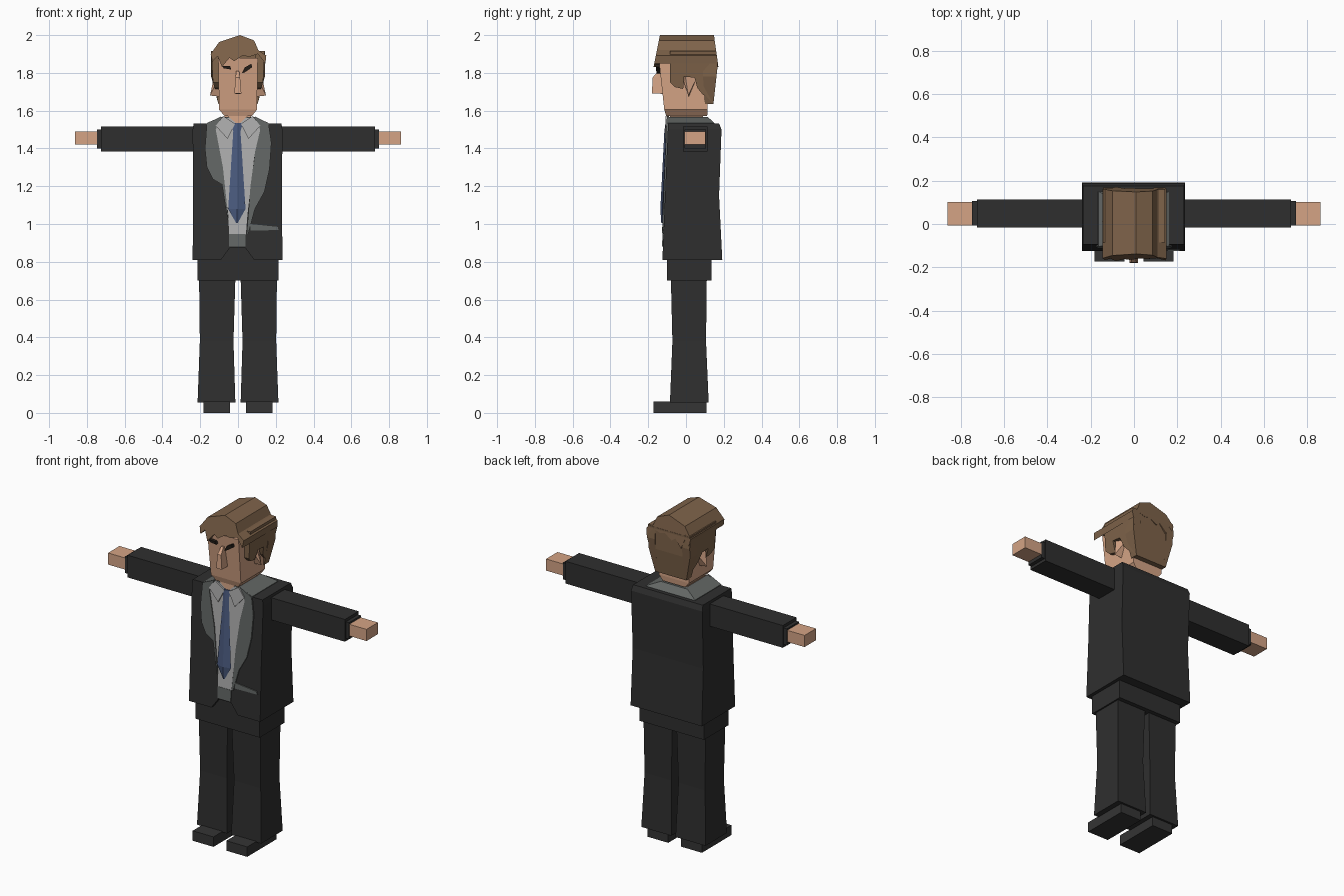
import bpy, bmesh

def material(name, rgb):
    m = bpy.data.materials.new(name)
    m.diffuse_color = (*rgb, 1)
    return m

BLACK = material("black_cloth", (0.028, 0.028, 0.028))
SHOE = material("dark_grey_leather", (0.035, 0.035, 0.035))
GREY = material("lapel_grey", (0.125, 0.135, 0.13))
SHIRT = material("shirt_grey", (0.43, 0.43, 0.43))
BLUE = material("tie_blue", (0.07, 0.105, 0.215))
SKIN = material("skin", (0.66, 0.37, 0.235))
BROWN = material("hair_brown", (0.21, 0.125, 0.068))
DARK = material("brow_dark", (0.02, 0.014, 0.01))

def build(name, verts, faces, mat):
    """Make a mesh object with flat faces and outward normals."""
    bm = bmesh.new()
    vs = [bm.verts.new(v) for v in verts]
    for f in faces:
        bm.faces.new([vs[i] for i in f])
    bmesh.ops.recalc_face_normals(bm, faces=bm.faces)
    me = bpy.data.meshes.new(name)
    bm.to_mesh(me)
    bm.free()
    me.materials.append(mat)
    ob = bpy.data.objects.new(name, me)
    bpy.context.collection.objects.link(ob)
    return ob

def skin_rings(name, rings, mat):
    """Join equal rings of points into a closed solid."""
    n = len(rings[0])
    faces = [tuple(range(n)), tuple(range((len(rings) - 1) * n, len(rings) * n))]
    for r in range(len(rings) - 1):
        for i in range(n):
            j = (i + 1) % n
            faces.append((r * n + i, r * n + j, r * n + n + j, r * n + n + i))
    return build(name, [p for ring in rings for p in ring], faces, mat)

def loft(name, mat, *secs):
    """Stack of rectangles: (z, x0, x1, y0, y1)."""
    return skin_rings(name, [[(a, c, z), (b, c, z), (b, d, z), (a, d, z)]
                             for z, a, b, c, d in secs], mat)

def box(name, mat, x0, x1, y0, y1, z0, z1):
    return loft(name, mat, (z0, x0, x1, y0, y1), (z1, x0, x1, y0, y1))

def prism(name, mat, outline, front, back):
    """An x-z outline between two depths given as functions of z."""
    return skin_rings(name, [[(x, fn(z), z) for x, z in outline]
                             for fn in (front, back)], mat)

def chest(z):
    return -0.095 - (1.53 - z) * 0.0417

def face_front(z):
    return -0.145 + (1.88 - z) * 0.107

def plate(name, mat, outline, out, base=chest, thick=0.009):
    return prism(name, mat, outline, lambda z: base(z) - out,
                 lambda z: base(z) - out + thick)

def flip(pts):
    return [(-p[0], *p[1:]) for p in pts]

# Shoes, trousers, sleeves and hands
for s, side in ((-1, "right"), (1, "left")):
    def span(a, b):
        return (a, b) if s > 0 else (-b, -a)
    box(side + "_shoe", SHOE, *span(0.043, 0.182), -0.172, 0.108, 0, 0.06)
    loft(side + "_trouser_leg", BLACK,
         (0.055, *span(0.014, 0.214), -0.085, 0.12),
         (0.38, *span(0.024, 0.202), -0.072, 0.106),
         (0.71, *span(0.014, 0.206), -0.08, 0.11))
    box(side + "_sleeve", BLACK, *span(0.2, 0.725), -0.017, 0.113, 1.383, 1.517)
    box(side + "_cuff", BLACK, *span(0.72, 0.747), -0.008, 0.106, 1.4, 1.5)
    box(side + "_hand", SKIN, *span(0.74, 0.862), -0.007, 0.102, 1.42, 1.49)
box("hips", BLACK, -0.215, 0.215, -0.1, 0.135, 0.7, 0.9)

# Jacket with the notch where the front hem parts
jacket = loft("jacket", BLACK,
              (0.81, -0.24, 0.235, chest(0.81), 0.192),
              (1.15, -0.238, 0.233, chest(1.15), 0.175),
              (1.5, -0.24, 0.235, chest(1.5), 0.188),
              (1.532, -0.235, 0.23, chest(1.532), 0.175))
cutter = prism("hem_cutter", BLACK,
               [(-0.11, 0.79), (-0.09, 0.81), (-0.045, 0.872),
                (0.04, 0.872), (0.085, 0.81), (0.105, 0.79)],
               lambda z: -0.3, lambda z: -0.09)
cutter.hide_render = True
cutter.hide_set(True)
cut = jacket.modifiers.new("hem_notch", "BOOLEAN")
cut.operation = "DIFFERENCE"
cut.solver = "EXACT"
cut.object = cutter

# Jacket collar around the neck
loft("jacket_collar", GREY, (1.52, -0.168, 0.165, -0.097, 0.155),
     (1.535, -0.165, 0.162, -0.097, 0.15), (1.567, -0.09, 0.088, -0.095, 0.115))

# Shirt front, lapels, buckle and pocket
plate("shirt_front", SHIRT,
      [(-0.085, 1.562), (-0.12, 1.5), (-0.09, 1.3), (-0.052, 1.06), (-0.047, 0.945),
       (0.042, 0.945), (0.05, 1.05), (0.085, 1.35), (0.12, 1.5), (0.085, 1.562)], 0.003)
plate("right_lapel", GREY,
      [(-0.088, 1.57), (-0.165, 1.532), (-0.175, 1.4), (-0.165, 1.3), (-0.135, 1.24),
       (-0.085, 1.21), (-0.055, 1.02), (-0.05, 1.02), (-0.08, 1.3), (-0.118, 1.5)], 0.008)
plate("left_lapel", GREY,
      [(0.088, 1.57), (0.162, 1.532), (0.177, 1.43), (0.167, 1.29), (0.14, 1.17),
       (0.09, 1.08), (0.055, 0.95), (0.046, 0.95), (0.066, 1.2), (0.09, 1.38),
       (0.118, 1.5)], 0.008)
plate("belt_buckle", GREY, [(-0.048, 0.88), (0.04, 0.88), (0.04, 0.948), (-0.048, 0.948)], 0.005)
plate("pocket_trim", GREY, [(0.065, 0.965), (0.215, 0.968), (0.21, 0.985), (0.065, 1.0)], 0.006)

# Neck and open shirt collar
box("neck", SKIN, -0.072, 0.07, -0.085, 0.09, 1.5, 1.6)
plate("throat", SKIN, [(-0.065, 1.58), (0, 1.525), (0.06, 1.58)], 0.006)
flap = [(0.118, 1.52), (0.078, 1.572), (0.015, 1.53), (0.055, 1.45)]
plate("left_collar_flap", SHIRT, flap, 0.014)
plate("right_collar_flap", SHIRT, flip(flap), 0.014)

# Necktie with a raised centre ridge
tie = []
for z, w, out in ((1.535, 0.032, 0.014), (1.49, 0.019, 0.018),
                  (1.08, 0.046, 0.022), (1.005, 0.004, 0.014)):
    y = chest(z)
    tie.append([(-0.006 - w, y - out * 0.5, z), (-0.006, y - out, z),
                (-0.006 + w, y - out * 0.5, z), (-0.006, y + 0.003, z)])
skin_rings("necktie", tie, BLUE)

# Head, nose, ears and brows
loft("head", SKIN, (1.573, -0.072, 0.075, -0.105, 0.112),
     (1.605, -0.1, 0.1, -0.115, 0.115), (1.88, -0.105, 0.105, -0.145, 0.11))
loft("nose", SKIN, (1.69, -0.02, 0.018, -0.18, -0.12),
     (1.775, -0.013, 0.011, -0.177, -0.13), (1.81, -0.01, 0.006, -0.147, -0.13))
plate("nostril_shadow", DARK, [(-0.014, 1.688), (0.012, 1.688), (0.012, 1.694),
                               (-0.014, 1.694)], 0.046)
ear = [(0.095, -0.025, 1.79), (0.095, 0.06, 1.78), (0.1, 0.015, 1.675),
       (0.148, 0.012, 1.68), (0.125, -0.005, 1.79)]
ear_faces = [(0, 1, 2), (0, 2, 3), (0, 3, 4), (1, 4, 3), (1, 3, 2), (0, 4, 1)]
build("left_ear", ear, ear_faces, SKIN)
build("right_ear", flip(ear), ear_faces, SKIN)
plate("left_brow", DARK, [(0.02, 1.798), (0.035, 1.802), (0.075, 1.83), (0.07, 1.848),
                          (0.035, 1.828)], 0.02, face_front, 0.03)
plate("right_brow", DARK, [(-0.088, 1.838), (-0.042, 1.836), (-0.036, 1.818),
                           (-0.075, 1.824)], 0.02, face_front, 0.03)

# Swept crown of hair with a jagged fringe
prism("hair_crown", BROWN,
      [(-0.145, 1.9), (-0.1, 1.963), (0.01, 2.0), (0.085, 1.972), (0.108, 1.92),
       (0.15, 1.892), (0.145, 1.85), (0.105, 1.9), (0.06, 1.885), (0.025, 1.892),
       (-0.02, 1.862), (-0.045, 1.88), (-0.085, 1.832), (-0.108, 1.89), (-0.135, 1.86)],
      lambda z: -0.138 - (2 - z) * 0.2, lambda z: 0.148 + (2 - z) * 0.14)

# Side hair with sideburn, ear gap and nape, following the head
def bulge(z):
    return 0.104 + 0.038 * min(1, max(0, (z - 1.66) / 0.12))

side_yz = [(-0.085, 1.915), (-0.085, 1.75), (-0.06, 1.725), (-0.015, 1.715), (-0.01, 1.78),
           (0.045, 1.775), (0.06, 1.72), (0.085, 1.69), (0.145, 1.635), (0.168, 1.84),
           (0.16, 1.915)]
hair = [[(0.09, y, z) for y, z in side_yz], [(bulge(z), y, z) for y, z in side_yz]]
skin_rings("left_side_hair", hair, BROWN)
skin_rings("right_side_hair", [flip(r) for r in hair], BROWN)

# Back of the hair
loft("back_hair", BROWN, (1.635, -0.104, 0.104, 0.1, 0.145),
     (1.78, -0.138, 0.138, 0.09, 0.161), (1.91, -0.138, 0.138, 0.09, 0.162))
